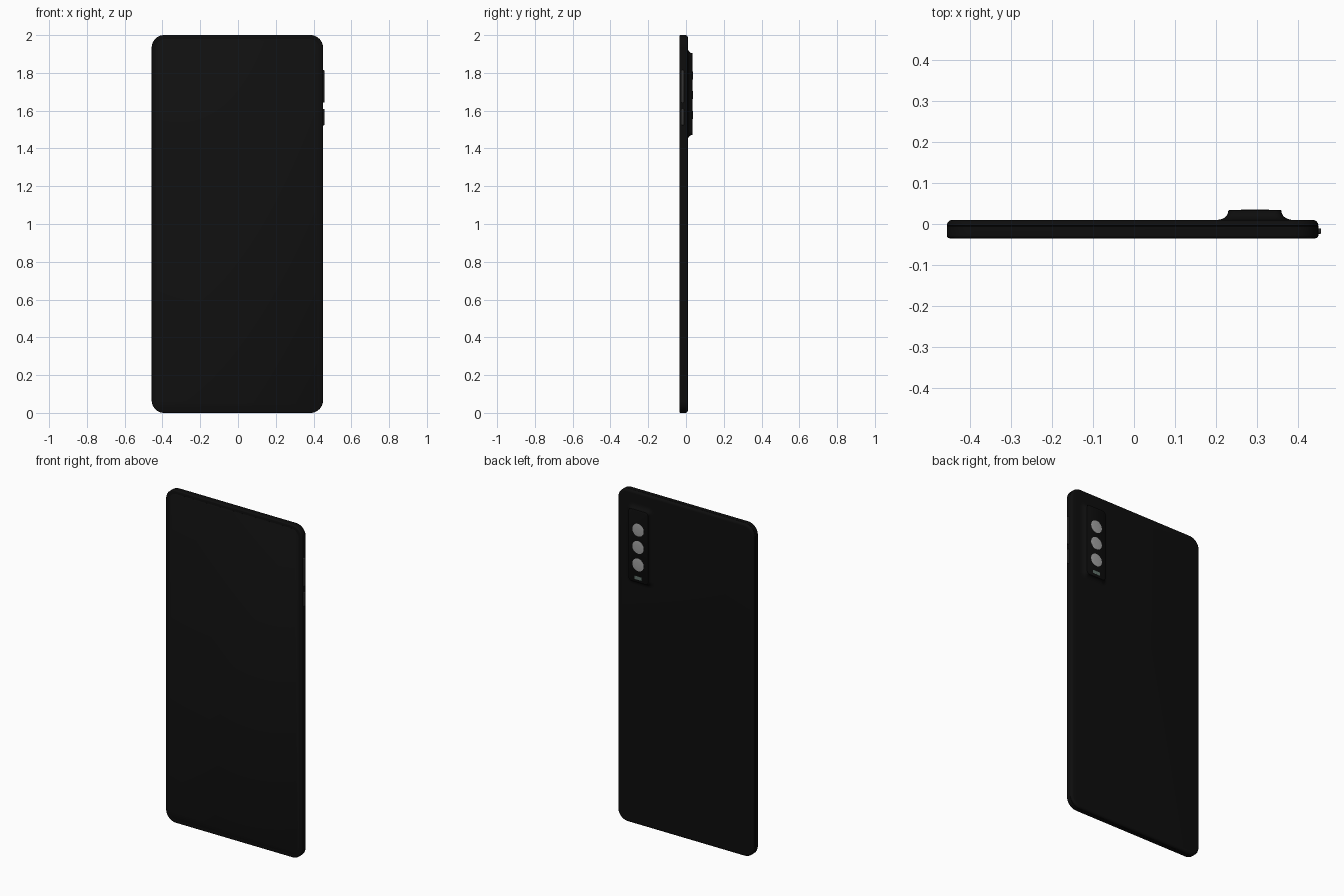
import bpy, bmesh, math

if "Cube" in bpy.data.objects:
    bpy.data.objects.remove(bpy.data.objects["Cube"])


def material(name, rgb):
    m = bpy.data.materials.new(name)
    m.diffuse_color = (*rgb, 1)
    m.use_nodes = True
    m.node_tree.nodes["Principled BSDF"].inputs["Base Color"].default_value = m.diffuse_color
    return m


black = material("black", (0.004, 0.004, 0.004))
glass = material("screen_black", (0.005, 0.005, 0.005))
button = material("button_grey", (0.03, 0.03, 0.03))
lens_grey = material("lens_grey", (0.35, 0.35, 0.35))
flash_mat = material("flash_tint", (0.12, 0.17, 0.15))


def outline(w, h, r, n=10):
    """Rounded rectangle centred on the origin."""
    pts = []
    for i, (sx, sz) in enumerate([(1, 1), (-1, 1), (-1, -1), (1, -1)]):
        for k in range(n + 1):
            a = math.pi / 2 * (i + k / n)
            pts.append((sx * (w / 2 - r) + r * math.cos(a),
                        sz * (h / 2 - r) + r * math.sin(a)))
    return pts


def loft(name, centre, size, radius, sections, mat, side=False):
    """Stack rounded rectangles; each section is (inset, depth)."""
    bm = bmesh.new()
    rings = []
    for inset, d in sections:
        ring = []
        for u, z in outline(size[0] - 2 * inset, size[1] - 2 * inset,
                            max(radius - inset, 0.002)):
            u, z = u + centre[0], z + centre[1]
            ring.append(bm.verts.new((d, u, z) if side else (u, d, z)))
        rings.append(ring)
    for a, b in zip(rings, rings[1:]):
        for i in range(len(a)):
            j = (i + 1) % len(a)
            bm.faces.new((a[i], a[j], b[j], b[i]))
    bm.faces.new(rings[0])
    bm.faces.new(rings[-1])
    bmesh.ops.recalc_face_normals(bm, faces=bm.faces)
    return finish(name, bm, mat)


def finish(name, bm, mat):
    me = bpy.data.meshes.new(name)
    bm.to_mesh(me)
    bm.free()
    ob = bpy.data.objects.new(name, me)
    bpy.context.collection.objects.link(ob)
    me.materials.append(mat)
    bpy.ops.object.select_all(action='DESELECT')
    bpy.context.view_layer.objects.active = ob
    ob.select_set(True)
    bpy.ops.object.shade_smooth_by_angle(angle=math.radians(35))
    return ob


def quarter(r, n=6):
    """Convex quarter round as (inset, height left to the face)."""
    return [(r - r * math.cos(math.pi / 2 * k / n), r - r * math.sin(math.pi / 2 * k / n))
            for k in range(n + 1)]


FRONT, BACK, CX = -0.0348, 0.010, -0.0035

# Body: tight rounding at the front, softer rounding at the back, thin frame seam
sections = [(i, FRONT + d) for i, d in reversed(quarter(0.007))]
sections += [(0, -0.0055), (0.001, -0.005), (0.001, -0.0045), (0, -0.004)]
sections += [(i, BACK - d) for i, d in quarter(0.014)]
loft("phone_body", (CX, 1.0), (0.907, 2.0), 0.066, sections, black)

# Screen
loft("screen", (CX, 1.0), (0.865, 1.958), 0.05,
     [(0, FRONT + 0.002), (0, FRONT - 0.0002), (0.0005, FRONT - 0.0005)], glass)

# Camera island with a concave flare at its foot
BX, BZ, TOP = 0.295, 1.688, 0.034
flare = [(0, BACK - 0.002)]
for k in range(8):
    a = math.pi / 2 * k / 7
    flare.append((0.028 * math.sin(a), BACK + 0.021 * (1 - math.cos(a))))
flare += [(0.0285, TOP - 0.001), (0.030, TOP)]
loft("camera_island", (BX, BZ), (0.186, 0.49), 0.045, flare, black)

# Lenses: low domes
for n, z in enumerate((1.787, 1.683, 1.578)):
    loft("lens_%d" % (n + 1), (BX, z), (0.076, 0.076), 0.0379,
         [(0, TOP - 0.003), (0, TOP + 0.0004), (0.008, TOP + 0.0012),
          (0.018, TOP + 0.0018), (0.028, TOP + 0.002)], lens_grey)

# Flash
loft("flash", (BX, 1.498), (0.048, 0.02), 0.003,
     [(0, TOP - 0.003), (0, TOP + 0.0006)], flash_mat)

# Side buttons
for name, z0, z1 in (("volume_button", 1.642, 1.815), ("power_button", 1.522, 1.61)):
    loft(name, (-0.0175, (z0 + z1) / 2), (0.014, z1 - z0), 0.006,
         [(0, 0.445), (0, 0.4545), (0.001, 0.456), (0.003, 0.457)], button, side=True)
